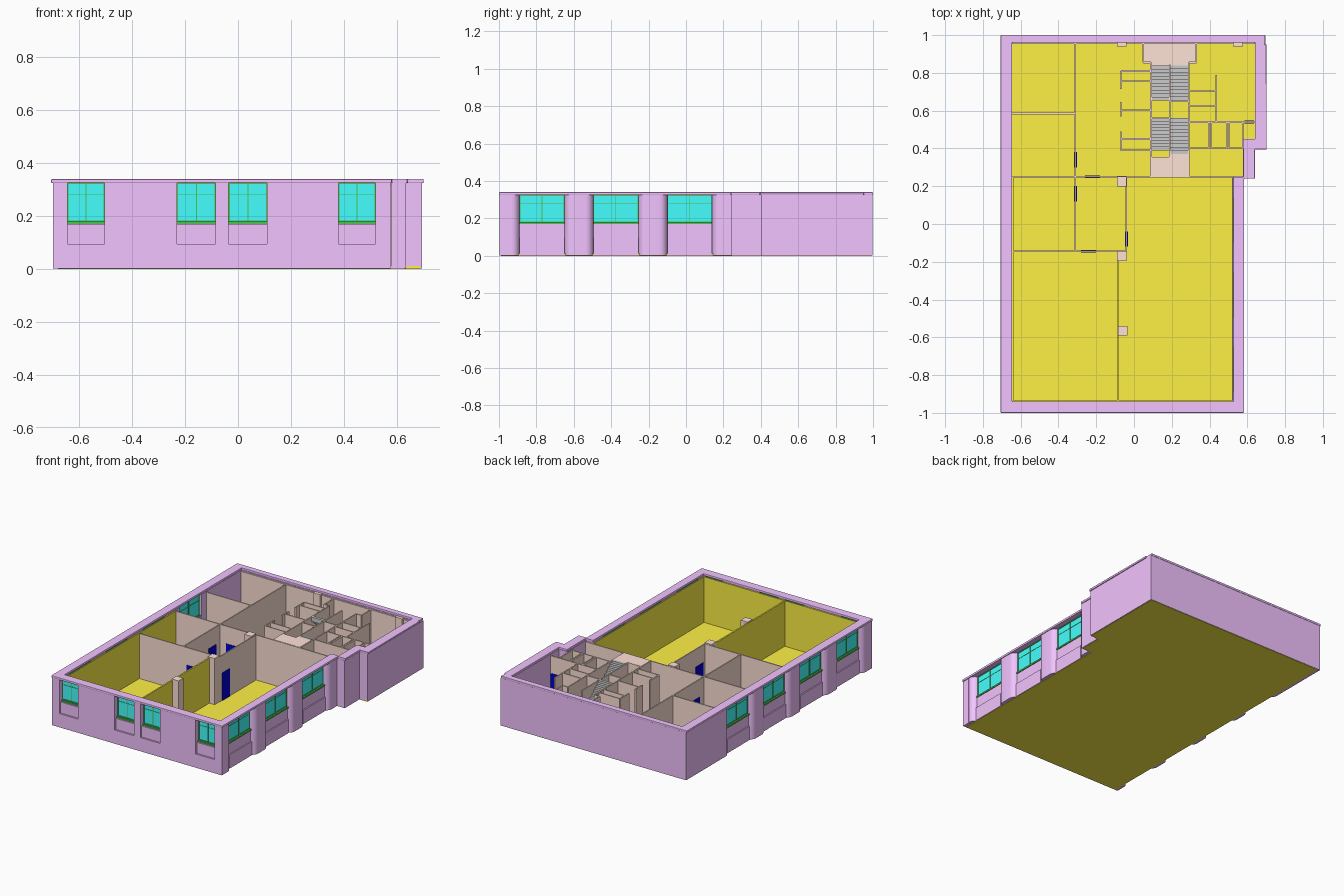
import bpy, bmesh, math

if "Cube" in bpy.data.objects:
    bpy.data.objects.remove(bpy.data.objects["Cube"])

def mat(name, r, g, b):
    m = bpy.data.materials.new(name)
    m.diffuse_color = (r, g, b, 1)
    m.use_nodes = True
    m.node_tree.nodes["Principled BSDF"].inputs["Base Color"].default_value = m.diffuse_color
    return m

PURPLE = mat("masonry", .89, .55, 1)
YELLOW = mat("floor_finish", 1, .88, .06)
TAN = mat("partition", 1, .77, .68)
CYAN = mat("glass", .06, 1, 1)
GREEN = mat("frame_green", .08, .55, .08)
BLUE = mat("door_blue", 0, 0, .65)
Z0, TOP, ROOF = .002, .325, .34

def finish(name, bm, m, smooth=False):
    bmesh.ops.recalc_face_normals(bm, faces=bm.faces)
    me = bpy.data.meshes.new(name)
    bm.to_mesh(me)
    bm.free()
    ob = bpy.data.objects.new(name, me)
    bpy.context.collection.objects.link(ob)
    if m:
        me.materials.append(m)
    if smooth:
        bpy.ops.object.select_all(action='DESELECT')
        ob.select_set(True)
        bpy.context.view_layer.objects.active = ob
        bpy.ops.object.shade_smooth_by_angle(angle=math.radians(35))
    return ob

def boxes(name, items, m):
    """One object from (x0, x1, y0, y1, z0, z1) boxes."""
    bm = bmesh.new()
    for x0, x1, y0, y1, z0, z1 in items:
        vs = bmesh.ops.create_cube(bm, size=1)["verts"]
        for v in vs:
            v.co = ((x0 + x1) / 2 + v.co.x * (x1 - x0),
                    (y0 + y1) / 2 + v.co.y * (y1 - y0),
                    (z0 + z1) / 2 + v.co.z * (z1 - z0))
    return finish(name, bm, m)

def prism(name, pts, z0, z1, m, smooth=False):
    bm = bmesh.new()
    f = bm.faces.new([bm.verts.new((x, y, z0)) for x, y in pts])
    ext = bmesh.ops.extrude_face_region(bm, geom=[f])["geom"]
    bmesh.ops.translate(bm, vec=(0, 0, z1 - z0),
                        verts=[g for g in ext if isinstance(g, bmesh.types.BMVert)])
    return finish(name, bm, m, smooth)

# Floor slab
prism("floor_slab", [(-.68, -.99), (.555, -.99), (.555, .245), (.63, .245), (.63, .40),
                     (.69, .40), (.69, .995), (-.68, .995)], 0, .012, YELLOW)

# Cornice ring
outer = [(-.706, -1), (.582, -1), (.582, .24), (.64, .24), (.64, .395),
         (.702, .395), (.702, .95), (.692, .95), (.692, 1), (-.706, 1)]
inner = [(-.645, -.94), (.525, -.94), (.525, .25), (.58, .25), (.58, .45),
         (.64, .45), (.64, .94), (.64, .95), (.64, .96), (-.645, .96)]
bm = bmesh.new()
ring = [[bm.verts.new((x, y, z)) for x, y in loop]
        for loop, z in ((outer, TOP), (outer, ROOF), (inner, ROOF), (inner, TOP))]
for i in range(10):
    j = (i + 1) % 10
    for a in range(4):
        b = (a + 1) % 4
        bm.faces.new((ring[a][i], ring[a][j], ring[b][j], ring[b][i]))
cornice = finish("cornice", bm, PURPLE)
bev = cornice.modifiers.new("edge", 'BEVEL')
bev.width, bev.segments = .003, 2

# Solid back walls with the stepped right corner
boxes("back_wall", [(-.7, .692, .96, .998, Z0, TOP)], PURPLE)
prism("stepped_wall", [(.578, .24), (.635, .24), (.635, .40), (.696, .40), (.696, .998),
                       (.64, .998), (.64, .45), (.578, .45)], Z0, TOP, PURPLE)

# Windows: a(u0, u1) along the wall, depth d from the wall plane
def window(name, place, u0, u1):
    """place(u0, u1, d0, d1, z0, z1) converts wall coordinates to a box."""
    t, mid = .004, (u0 + u1) / 2
    boxes(name + "_glass", [place(u0, u1, .034, .040, .175, TOP)], CYAN)
    bars = [place(u, u + t, .030, .044, .18, TOP) for u in (u0, mid - t / 2, u1 - t)]
    bars += [place(u0, u1, .030, .044, z, z + t) for z in (.18, TOP - t)]
    bars += [place(u0, u1, .032, .042, .28, .282), place(u0, u1, .020, .045, .17, .18)]
    boxes(name + "_frame", bars, GREEN)

# Front wall with four openings
front = [(-.645, -.505), (-.23, -.085), (-.035, .11), (.38, .52)]
def on_front(u0, u1, d0, d1, z0, z1):
    return (u0, u1, -.997 + d0, -.997 + d1, z0, z1)
edges = [-.70] + [u for w in front for u in w] + [.576]
wall = [on_front(edges[i], edges[i + 1], 0, .055, Z0, TOP) for i in range(0, 10, 2)]
for i, (a, b) in enumerate(front):
    wall += [on_front(a, b, 0, .055, Z0, .095), on_front(a, b, .012, .055, .095, .17)]
    window("front_window_%d" % (i + 1), on_front, a, b)
boxes("front_wall", wall, PURPLE)

# Side walls: rounded pilasters, stepped spandrels, windows
def pilaster(name, face, s, y0, y1, r0, r1):
    d, pts = .055, []
    pts.append((face - s * d, y0))
    for k in range(9):
        a = math.pi / 2 * k / 8
        pts.append((face - s * r0 * (1 - math.sin(a)), y0 + r0 * (1 - math.cos(a))))
        if not r0:
            break
    for k in range(9):
        a = math.pi / 2 * k / 8
        pts.append((face - s * r1 * (1 - math.cos(a)), y1 - r1 * (1 - math.sin(a))))
        if not r1:
            break
    pts.append((face - s * d, y1))
    prism(name, pts, Z0, TOP, PURPLE, True)

def side(label, face, s, centres, end):
    def on_side(u0, u1, d0, d1, z0, z1):
        x0, x1 = sorted((face - s * d0, face - s * d1))
        return (x0, x1, u0, u1, z0, z1)
    start, r0 = -.94, 0
    panels = []
    for i, c in enumerate(centres):
        a, b = c - .12, c + .12
        pilaster("%s_pilaster_%d" % (label, i + 1), face, s, start, a, r0, .042)
        panels += [on_side(a, b, .018, .055, Z0, .095), on_side(a, b, .026, .055, .095, .17)]
        window("%s_window_%d" % (label, i + 1), on_side, a, b)
        start, r0 = b, .042
    pilaster("%s_pilaster_end" % label, face, s, start, end, r0, 0)
    boxes(label + "_spandrels", panels, PURPLE)

side("right", .577, 1, [-.77, -.375, .02], .245)
side("left", -.70, -1, [-.77, -.375, .02, .41], .965)

# Yellow wall lining of the front rooms and their dividing wall
boxes("yellow_lining", [(-.645, -.638, -.94, .25, .01, .322), (.518, .525, -.94, .25, .01, .322),
                        (-.645, .525, -.942, -.934, .01, .322),
                        (-.089, -.079, -.94, -.145, .01, .318)], YELLOW)

# Partitions: runs along y (x, y0, y1) and along x (y, x0, x1)
T, H = .004, .318
along_y = [(-.31, -.145, .96), (-.04, -.145, .25), (-.07, .755, .81), (-.07, .715, .755),
           (-.07, .57, .645), (-.07, .39, .49), (.09, .25, .855), (.05, .855, .96),
           (.29, .25, .855), (.33, .855, .96), (.19, .35, .845), (.435, .54, .79),
           (.395, .40, .54), (.408, .40, .54), (.49, .40, .54), (.502, .40, .54),
           (.576, .40, .54)]
along_x = [(.585, -.645, -.31), (.25, -.645, .58), (-.145, -.64, -.04), (.81, -.07, .09),
           (.757, -.07, .09), (.602, -.07, .09), (.45, -.07, .09), (.39, -.07, .09),
           (.855, .05, .09), (.855, .29, .33), (.65, .19, .29), (.56, .09, .19),
           (.352, .09, .19), (.705, .29, .435), (.627, .29, .435), (.54, .29, .64),
           (.40, .29, .58), (.957, -.645, .64)]
boxes("partitions", [(x - T, x + T, a, b, .01, H) for x, a, b in along_y] +
      [(a, b, y - T, y + T, .01, H) for y, a, b in along_x], TAN)

# Columns
boxes("columns", [(x - .026, x + .026, y - .026, y + .026, Z0, .326) for x, y in
                  [(-.065, .965), (.55, .965), (-.065, .225), (-.065, -.17), (-.06, -.565)]], TAN)

# Stair landings and flights
boxes("landings", [(.09, .29, .25, .355, .295, .32), (.19, .29, .35, .37, .295, .32),
                   (.05, .33, .855, .96, .15, .17), (.09, .29, .84, .86, .15, .17)], TAN)

def flight(name, x0, x1, ya, yb, za, zb, n=10):
    dy, dz = (yb - ya) / n, (zb - za) / n
    steps = []
    for i in range(n):
        lo, hi = sorted((ya + i * dy, ya + (i + 1) * dy))
        z = za + (i + 1) * dz
        steps.append((x0, x1, lo, hi, max(.01, z - 2 * dz), z))
    boxes(name, steps, None)

flight("south_lower_flight", .094, .186, .39, .56, .012, .165)
flight("south_upper_flight", .194, .286, .56, .37, .165, .32)
flight("north_lower_flight", .194, .286, .654, .84, .012, .165)
flight("north_upper_flight", .094, .186, .84, .654, .165, .32)

# Doors set through the partitions
boxes("doors", [(-.047, -.033, -.12, -.04, .01, .2), (-.28, -.20, -.152, -.138, .01, .2),
                (-.26, -.18, .243, .257, .01, .2), (-.317, -.303, .30, .38, .01, .2),
                (-.317, -.303, .12, .20, .01, .2), (.585, .635, .533, .547, .01, .2)], BLUE)
